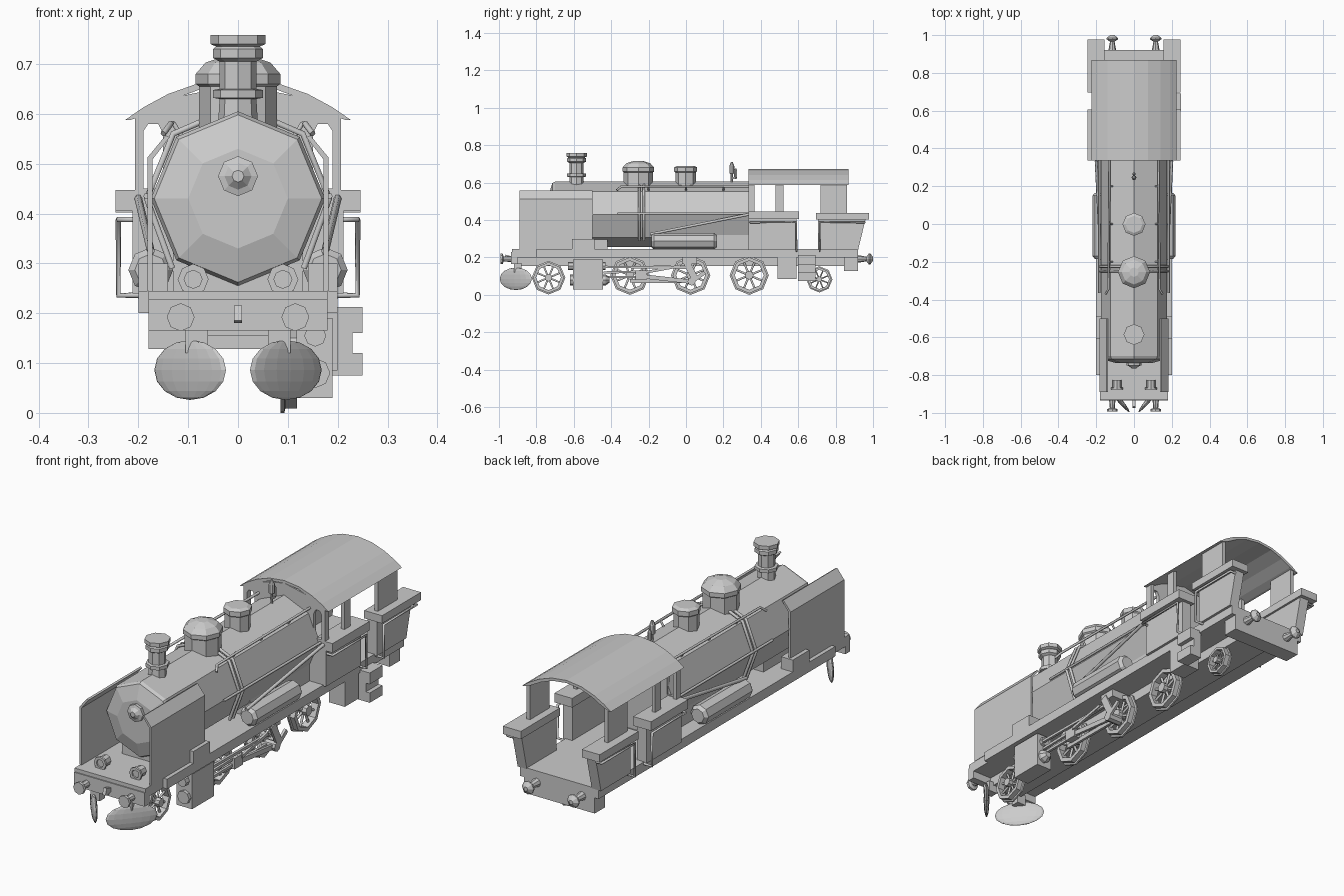
import bpy, bmesh
from math import sin, cos, pi, radians
from mathutils import Vector, Matrix


def finish(name, bm):
    bmesh.ops.recalc_face_normals(bm, faces=bm.faces)
    me = bpy.data.meshes.new(name)
    bm.to_mesh(me)
    bm.free()
    ob = bpy.data.objects.new(name, me)
    bpy.context.collection.objects.link(ob)
    return ob


def box(name, x, y, z):
    bm = bmesh.new()
    c = Matrix.Translation(((x[0] + x[1]) / 2, (y[0] + y[1]) / 2, (z[0] + z[1]) / 2))
    s = Matrix.Diagonal((abs(x[1] - x[0]), y[1] - y[0], z[1] - z[0], 1))
    bmesh.ops.create_cube(bm, size=1, matrix=c @ s)
    return finish(name, bm)


def sides(name, x, y, z):
    for s, tag in ((1, "right"), (-1, "left")):
        box(f"{name}_{tag}", (s * x[0], s * x[1]), y, z)


def prism(name, pts, axis, a, b):
    """Extrude a 2D outline along x (points are y,z) or y (points are x,z)."""
    bm = bmesh.new()
    put = (lambda p, t: (t, p[0], p[1])) if axis == 'X' else (lambda p, t: (p[0], t, p[1]))
    f = bm.faces.new([bm.verts.new(put(p, a)) for p in pts])
    r = bmesh.ops.extrude_face_region(bm, geom=[f])
    d = Vector(put((0, 0), b - a))
    bmesh.ops.translate(bm, verts=[v for v in r['geom'] if isinstance(v, bmesh.types.BMVert)], vec=d)
    return finish(name, bm)


def lathe(name, loc, prof, axis='Z', n=8, ring=False):
    """Spin (radius, offset) pairs round an axis; ring closes the section on itself."""
    bm = bmesh.new()
    loc = Vector(loc)
    put = {'Z': lambda u, v, h: (v, -u, h), 'Y': lambda u, v, h: (v, h, u),
           'X': lambda u, v, h: (h, v, u)}[axis]
    rows = [[bm.verts.new(loc + Vector(put(r * cos(2 * pi * i / n), r * sin(2 * pi * i / n), h)))
             for i in range(n)] for r, h in prof]
    pairs = list(zip(rows, rows[1:])) + ([(rows[-1], rows[0])] if ring else [])
    for p, q in pairs:
        for i in range(n):
            j = (i + 1) % n
            bm.faces.new((p[i], p[j], q[j], q[i]))
    if not ring:
        bm.faces.new(rows[0])
        bm.faces.new(rows[-1])
    return finish(name, bm)


def pipe(name, pts, r=0.006):
    cu = bpy.data.curves.new(name, 'CURVE')
    cu.dimensions = '3D'
    cu.bevel_depth, cu.bevel_resolution, cu.use_fill_caps = r, 1, True
    sp = cu.splines.new('POLY')
    sp.points.add(len(pts) - 1)
    for p, c in zip(sp.points, pts):
        p.co = (*c, 1)
    ob = bpy.data.objects.new(name, cu)
    bpy.context.collection.objects.link(ob)
    return ob


# Boiler with smokebox door and round lamp
BZ = 0.43
lathe("boiler", (0, 0, BZ), [(0.175, 0.345), (0.175, -0.70), (0.168, -0.715), (0.10, -0.735)], 'Y')
lathe("door_lamp", (0, -0.73, 0.475), [(0.04, 0.01), (0.04, -0.018), (0.027, -0.022), (0.012, -0.035)], 'Y')
box("smokebox_saddle", (-0.10, 0.10), (-0.70, -0.42), (0.24, 0.32))
box("firebox", (-0.13, 0.13), (-0.1, 0.335), (0.24, 0.36))

# Chimney, domes and whistle
lathe("chimney", (0, -0.585, 0), [(0.04, 0.58), (0.037, 0.63), (0.05, 0.632), (0.05, 0.648), (0.037, 0.65),
      (0.037, 0.705), (0.05, 0.712), (0.05, 0.73), (0.044, 0.735), (0.055, 0.74), (0.055, 0.758), (0.03, 0.758)])
lathe("steam_dome", (0, -0.255, 0), [(0.078, 0.56), (0.078, 0.655), (0.085, 0.66), (0.085, 0.68),
      (0.065, 0.703), (0.025, 0.716)])
lathe("sand_dome", (0, -0.002, 0), [(0.055, 0.57), (0.055, 0.655), (0.061, 0.66), (0.061, 0.682), (0.045, 0.69)])
lathe("whistle", (0, 0.245, 0), [(0.006, 0.59), (0.006, 0.645), (0.013, 0.65), (0.013, 0.69), (0.005, 0.71)])
lathe("small_whistle", (0, 0.265, 0), [(0.005, 0.62), (0.009, 0.63), (0.009, 0.665), (0.004, 0.675)])
box("whistle_arm", (-0.005, 0.005), (0.24, 0.27), (0.62, 0.63))

# Running board, frame, buffer beams
box("running_board", (-0.2, 0.2), (-0.80, 0.92), (0.2, 0.245))
box("front_platform", (-0.18, 0.18), (-0.93, -0.79), (0.2, 0.245))
box("front_beam", (-0.18, 0.18), (-0.935, -0.90), (0.165, 0.228))
box("frame", (-0.08, 0.08), (-0.90, 0.86), (0.155, 0.21))
box("rear_beam", (-0.18, 0.18), (0.845, 0.92), (0.128, 0.21))

# Parts that repeat on both sides
for s, tag in ((1, "right"), (-1, "left")):
    # Smoke deflector with its top folded inwards
    prism(f"deflector_{tag}", [(s * 0.172, 0.245), (s * 0.182, 0.245), (s * 0.182, 0.512), (s * 0.145, 0.557),
          (s * 0.137, 0.553), (s * 0.172, 0.508)], 'Y', -0.89, -0.50)
    # Air reservoir
    lathe(f"reservoir_{tag}", (s * 0.175, 0, 0.287),
          [(0.032, -0.185), (0.045, -0.17), (0.045, 0.15), (0.032, 0.165)], 'Y')
    # Boiler handrail, feed pipes, slanted rod and hoops
    pipe(f"handrail_{tag}", [(s * 0.15, -0.37, 0.56), (s * 0.135, -0.345, 0.58), (s * 0.13, 0.335, 0.58)])
    for y in (-0.2, 0.0, 0.2):
        pipe(f"rail_stud_{tag}", [(s * 0.13, y, 0.582), (s * 0.11, y, 0.55)], 0.005)
    pipe(f"side_pipe_{tag}", [(s * 0.184, -0.365, 0.435), (s * 0.184, 0.335, 0.435)])
    pipe(f"slanted_rod_{tag}", [(s * 0.175, -0.19, 0.325), (s * 0.2, 0.335, 0.43)], 0.008)
    for y in (-0.25, -0.225):
        pipe(f"hoop_pipe_{tag}", [(s * 0.06, y, 0.59), (s * 0.13, y, 0.56), (s * 0.183, y, 0.43),
             (s * 0.132, y, 0.29)], 0.007)
    # Lamps, buffers and plough blade
    lathe(f"front_lamp_{tag}", (s * 0.09, -0.85, 0.268),
          [(0.024, 0.025), (0.024, -0.015), (0.031, -0.015), (0.031, -0.025), (0.018, -0.025), (0.018, -0.018)], 'Y')
    lathe(f"front_buffer_{tag}", (s * 0.115, 0, 0.192),
          [(0.017, -0.93), (0.013, -0.975), (0.028, -0.98), (0.028, -0.993)], 'Y')
    lathe(f"rear_buffer_{tag}", (s * 0.115, 0, 0.192),
          [(0.022, 0.91), (0.015, 0.95), (0.012, 0.965), (0.03, 0.978), (0.03, 0.985), (0.01, 1.0)], 'Y')
    bm = bmesh.new()
    bmesh.ops.create_uvsphere(bm, u_segments=16, v_segments=8, radius=1, matrix=(
        Matrix.Translation((s * 0.096, -0.91, 0.086)) @ Matrix.Rotation(s * radians(50), 4, 'Z')
        @ Matrix.Diagonal((0.112, 0.013, 0.06, 1))))
    finish(f"plough_blade_{tag}", bm)
    box(f"plough_stem_{tag}", (s * 0.06, s * 0.105), (-0.92, -0.88), (0.12, 0.17))
    # Cab: front tank, sloped rear bunker, caps, grab rails
    box(f"cab_tank_{tag}", (s * 0.165, s * 0.212), (0.335, 0.59), (0.24, 0.405))
    box(f"cab_tank_cap_{tag}", (s * 0.155, s * 0.246), (0.335, 0.605), (0.405, 0.447))
    prism(f"bunker_{tag}", [(0.705, 0.24), (0.92, 0.24), (0.96, 0.405), (0.705, 0.405)], 'X', s * 0.165, s * 0.212)
    box(f"bunker_cap_{tag}", (s * 0.155, s * 0.246), (0.695, 0.978), (0.402, 0.438))
    for y0, y1, y2 in ((0.345, 0.59, 0.59), (0.955, 0.715, 0.715)):
        pipe(f"cab_grab_rail_{tag}", [(s * 0.21, y0, 0.388), (s * 0.24, y0, 0.388), (s * 0.24, y1, 0.388),
             (s * 0.24, y2, 0.236), (s * 0.2, y2, 0.236)])
    # Cab posts and front wall around the boiler
    for y, z in (((0.335, 0.365), 0.44), ((0.478, 0.52), 0.44), ((0.72, 0.862), 0.43)):
        box(f"cab_post_{tag}", (s * 0.19, s * 0.207), y, (z, 0.60))
    prism(f"cab_front_{tag}", [(0, 0.24), (s * 0.2, 0.24), (s * 0.2, 0.45), (s * 0.15, 0.45), (s * 0.15, 0.56),
          (s * 0.16, 0.58), (s * 0.18, 0.58), (s * 0.19, 0.565), (s * 0.19, 0.45), (s * 0.205, 0.45),
          (s * 0.205, 0.6), (s * 0.15, 0.628), (0, 0.66)], 'Y', 0.335, 0.352)

# Valve chest boxes beside the smokebox and front hook
sides("side_box", (0.14, 0.2), (-0.61, -0.49), (0.24, 0.30))
prism("coupling_hook", [(-0.93, 0.205), (-0.965, 0.215), (-0.975, 0.185), (-0.955, 0.18), (-0.93, 0.19)],
      'X', -0.008, 0.008)

# Arched cab roof shell
outer = [(-0.226, 0.588), (-0.19, 0.613), (-0.14, 0.64), (-0.075, 0.663), (0, 0.672)]
outer += [(-x, z) for x, z in reversed(outer[:-1])]
inner = [(x * 0.95, z - 0.012 if abs(x) < 0.2 else z) for x, z in reversed(outer)]
prism("cab_roof", outer + inner, 'Y', 0.335, 0.868)


# Wheels and motion, modelled on the right-hand side only
def wheel(name, y, z, r, x=0.10):
    lathe(name + "_rim", (x, y, z), [(r, -0.015), (r, -0.007), (r * 0.92, -0.005), (r * 0.92, 0.018),
          (r * 0.74, 0.018), (r * 0.74, -0.015)], 'X', 8, True)
    lathe(name + "_hub", (x, y, z), [(r * 0.22, -0.015), (r * 0.22, 0.025)], 'X')
    for i in range(8):
        a = pi * (i + 0.5) / 4
        pipe(name + "_spoke", [(x, y, z), (x, y + r * 0.78 * cos(a), z + r * 0.78 * sin(a))], r * 0.06)


wheel("front_pony_wheel", -0.735, 0.092, 0.09)
for i, y in enumerate((-0.3, 0.025, 0.338)):
    wheel(f"driving_wheel_{i + 1}", y, 0.105, 0.105)
wheel("rear_pony_wheel", 0.713, 0.083, 0.07)


def rod(name, x, p, q, w):
    a, b = Vector(p), Vector(q)
    n = (b - a).normalized()
    m = Vector((-n.y, n.x)) * w
    prism(name, [a + m, b + m, b - m, a - m], 'X', x, x + 0.012)


box("steam_cylinder", (0.11, 0.19), (-0.605, -0.445), (0.03, 0.19))
lathe("cylinder_cap", (0.155, 0, 0.08), [(0.03, -0.62), (0.03, -0.43), (0.015, -0.41)], 'Y')
lathe("valve_cap", (0.155, 0, 0.155), [(0.022, -0.63), (0.022, -0.43)], 'Y')
rod("piston_rod", 0.15, (-0.44, 0.095), (-0.23, 0.095), 0.006)
rod("slide_bar", 0.15, (-0.44, 0.12), (-0.2, 0.125), 0.006)
box("crosshead", (0.14, 0.172), (-0.27, -0.21), (0.08, 0.13))
rod("connecting_rod", 0.155, (-0.24, 0.1), (0.03, 0.07), 0.011)
rod("coupling_rod_front", 0.128, (-0.3, 0.075), (0.03, 0.072), 0.01)
rod("valve_rod", 0.16, (-0.44, 0.15), (0.02, 0.145), 0.006)
rod("radius_rod", 0.165, (-0.22, 0.12), (-0.03, 0.155), 0.007)
rod("swing_link", 0.168, (0.0, 0.18), (0.05, 0.08), 0.018)
rod("return_crank", 0.168, (0.03, 0.07), (0.1, 0.12), 0.01)
lathe("crank_pin", (0.11, 0.03, 0.072), [(0.022, 0), (0.022, 0.07)], 'X')
box("motion_bracket", (0.08, 0.175), (-0.02, 0.06), (0.165, 0.2))

# Equipment box and cab steps on the right
box("equipment_box", (0.12, 0.2), (0.49, 0.59), (0.085, 0.21))
prism("cab_steps", [(0.19, 0.075), (0.25, 0.075), (0.25, 0.12), (0.23, 0.12), (0.23, 0.16), (0.25, 0.16),
      (0.25, 0.212), (0.19, 0.212)], 'Y', 0.6, 0.692)
